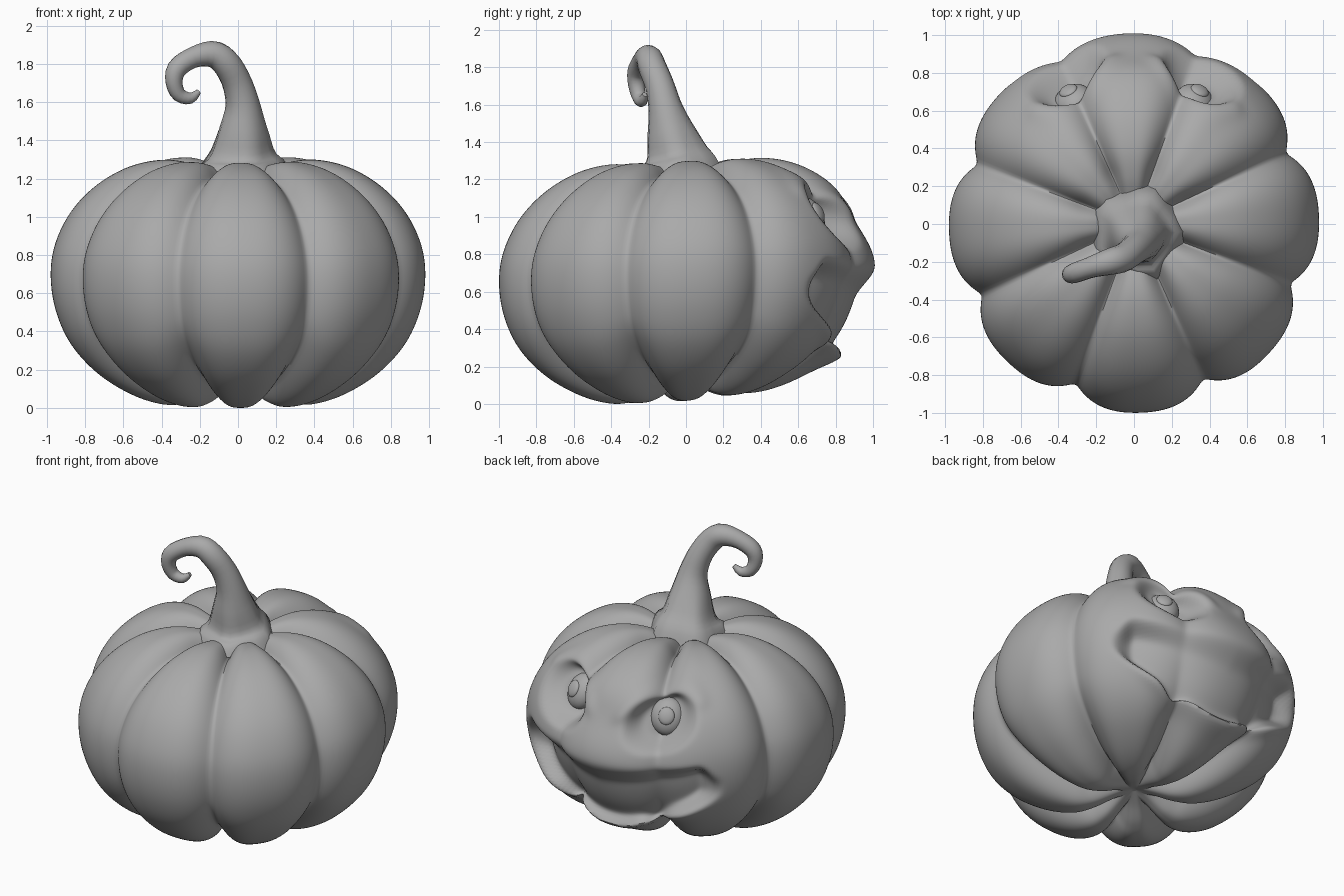
import bpy, bmesh, math
from mathutils import Vector

cube = bpy.data.objects.get("Cube")
if cube:
    bpy.data.objects.remove(cube, do_unlink=True)

grey = bpy.data.materials.new("plain_grey")
grey.use_nodes = True
GREY = (0.4, 0.4, 0.4, 1)
grey.diffuse_color = GREY
grey.node_tree.nodes["Principled BSDF"].inputs["Base Color"].default_value = GREY


def finish(obj, angle=60):
    obj.data.materials.clear()
    obj.data.materials.append(grey)
    bpy.ops.object.select_all(action='DESELECT')
    obj.select_set(True)
    bpy.context.view_layer.objects.active = obj
    bpy.ops.object.shade_smooth_by_angle(angle=math.radians(angle))


def skin(name, rings, relax=0):
    """Close a stack of equal rings of points into a capped mesh object."""
    bm = bmesh.new()
    loops = [[bm.verts.new(p) for p in ring] for ring in rings]
    for lower, upper in zip(loops, loops[1:]):
        for c in range(len(lower)):
            d = (c + 1) % len(lower)
            bm.faces.new((lower[c], lower[d], upper[d], upper[c]))
    bm.faces.new(loops[0][::-1])
    bm.faces.new(loops[-1])
    for _ in range(relax):
        bmesh.ops.smooth_vert(bm, verts=bm.verts, factor=0.5, use_axis_x=True,
                              use_axis_y=True, use_axis_z=True)
    mesh = bpy.data.meshes.new(name)
    bm.to_mesh(mesh)
    bm.free()
    obj = bpy.data.objects.new(name, mesh)
    bpy.context.collection.objects.link(obj)
    finish(obj)


def smooth(lo, hi, x):
    t = min(1, max(0, (x - lo) / (hi - lo)))
    return t * t * (3 - 2 * t)


def bell(x, mid, width):
    return math.exp(-((x - mid) / width) ** 2)


def catmull(pts, t):
    """Point on a smooth curve through pts, t from 0 to 1."""
    s = t * (len(pts) - 1)
    i = min(int(s), len(pts) - 2)
    f = s - i
    p = [Vector(pts[min(max(k, 0), len(pts) - 1)]) for k in range(i - 1, i + 3)]
    return (p[1] + (p[2] - p[0]) * f / 2
            + (p[0] * 2 - p[1] * 5 + p[2] * 4 - p[3]) * f * f / 2
            + (p[1] * 3 - p[0] - p[2] * 3 + p[3]) * f ** 3 / 2)


# Rib outline: radius and height, from the bottom dimple to the top dimple
OUTLINE = [(0.01, 0.13), (0.12, 0.09), (0.25, 0.035), (0.38, 0.02), (0.55, 0.07),
           (0.73, 0.18), (0.87, 0.33), (0.95, 0.5), (0.98, 0.68), (0.96, 0.85),
           (0.88, 1.02), (0.75, 1.16), (0.58, 1.26), (0.4, 1.3), (0.24, 1.28),
           (0.1, 1.22), (0.01, 1.2)]
COLS, ROWS = 320, 160
RIB_TURN = 2


def body_point(theta, p, inward):
    # degrees away from the middle of the face
    a = (math.degrees(theta) - 90 + 180) % 360 - 180
    tilt = 0.045 * p.x * math.sin(theta)
    tilt += 0.03 * max(0, math.sin(theta)) * (1 - smooth(0, 0.3, p.y)) * smooth(0, 0.4, p.x)
    z = p.y + tilt
    on_face = abs(a) < 70

    # Eight ribs with creases between them
    u = abs((math.degrees(theta) - RIB_TURN + 22.5) % 45 - 22.5) / 22.5
    depth = 0.1 + 0.035 * (1 - smooth(0.1, 0.45, z))
    groove = depth * u ** 3 * smooth(0.05, 0.3, p.x)

    push = 0
    if on_face:
        # Wide grin: deep at the corners, sloping in under the upper lip
        k = min(1, abs(a) / 47)
        low = 0.28 + 0.3 * k ** 2 - 0.06 * bell(abs(a), 23, 5)
        high = 0.74 + 0.06 * k ** 2 - 0.1 * smooth(0.85, 1, k)
        slope = 0.08 + 0.1 * (1 - k)
        inside = (smooth(low - .025, low + .03, z) * (1 - smooth(high - slope, high, z))
                  * (1 - smooth(41, 49, abs(a))))
        push -= (0.075 + 0.07 * k ** 2) * inside
        # Crisp lower lip
        push += 0.05 * bell(z, low - 0.03, 0.05) * (1 - smooth(25, 46, abs(a)))
        # Creases fade across the muzzle and inside the mouth
        groove *= 1 - 0.5 * bell(z, 0.7, 0.24) * math.exp(-(a / 44) ** 4)
        groove *= 1 - 0.6 * inside
        # Muzzle over the upper lip, with a flatter forehead above it
        push += 0.012 * bell(z, 0.74, 0.1) * bell(a, 0, 22)
        push -= 0.04 * bell(z, 1.0, 0.14) * bell(a, 0, 20)
        # Slanted eye sockets under the brow
        du = (abs(a) - 25) / 15
        dz = (z - 1.02 - 0.05 * du) / 0.17
        rim = math.hypot(du, dz)
        push -= 0.115 * (1 - smooth(0.6, 1.05, rim))
        # Brow ridge above each socket
        push += 0.02 * bell(rim, 1.2, 0.2) * smooth(0, 0.5, dz)
    p = p + inward * groove
    r = p.x + push
    return Vector((r * math.cos(theta), r * math.sin(theta) * 1.02, p.y + tilt))


rings = []
for j in range(ROWS + 1):
    v = j / ROWS
    tangent = catmull(OUTLINE, min(1, v + .01)) - catmull(OUTLINE, max(0, v - .01))
    inward = Vector((-tangent.y, tangent.x)).normalized()
    middle = catmull(OUTLINE, v)
    rings.append([body_point(math.tau * c / COLS, middle, inward) for c in range(COLS)])
floor = min(p.z for ring in rings for p in ring)
for ring in rings:
    for p in ring:
        p.z -= floor
skin("pumpkin_body", rings, relax=3)

# Curling stem: x, y, z and thickness along its path
STEM = [(.02, -.04, 1.2, .25), (.02, -.04, 1.28, .215), (.02, -.05, 1.34, .165),
        (.025, -.08, 1.45, .13), (.025, -.11, 1.58, .092), (-.005, -.14, 1.7, .078),
        (-.06, -.18, 1.8, .075), (-.13, -.2, 1.85, .07), (-.23, -.23, 1.835, .056),
        (-.315, -.26, 1.78, .053), (-.335, -.265, 1.71, .045), (-.31, -.25, 1.64, .038),
        (-.25, -.235, 1.62, .03), (-.205, -.22, 1.655, .014)]
SIDES, STEPS = 16, 40
rings, side = [], Vector((1, 0, 0))
for i in range(STEPS + 1):
    p = catmull(STEM, i / STEPS)
    along = (catmull(STEM, min(1, (i + .5) / STEPS))
             - catmull(STEM, max(0, (i - .5) / STEPS))).to_3d().normalized()
    side = (side - along * side.dot(along)).normalized()
    other = along.cross(side)
    flare = 0.09 * (1 - smooth(1.25, 1.6, p.z))
    ring = []
    for s in range(SIDES):
        t = math.tau * s / SIDES
        r = p.w * (1 + flare * math.cos(5 * t))
        ring.append(p.to_3d() + (side * math.cos(t) + other * math.sin(t)) * r)
    rings.append(ring)
skin("stem", rings)


# Eyes: an oval ball with a raised round iris, one on each side
def ball(name, centre, facing, scale):
    bpy.ops.mesh.primitive_uv_sphere_add(segments=24, ring_count=14, location=centre)
    obj = bpy.context.object
    obj.name = name
    obj.scale = scale
    obj.rotation_euler = facing.to_track_quat('Z', 'Y').to_euler()
    finish(obj)


for name, sign in (("left", 1), ("right", -1)):
    facing = Vector((sign * 0.4, 0.8, 0.45)).normalized()
    centre = Vector((sign * 0.32, 0.65, 0.995))
    ball(name + "_eye", centre, facing, (0.105, 0.12, 0.08))
    ball(name + "_iris", centre + facing * 0.07, facing, (0.05, 0.055, 0.022))
